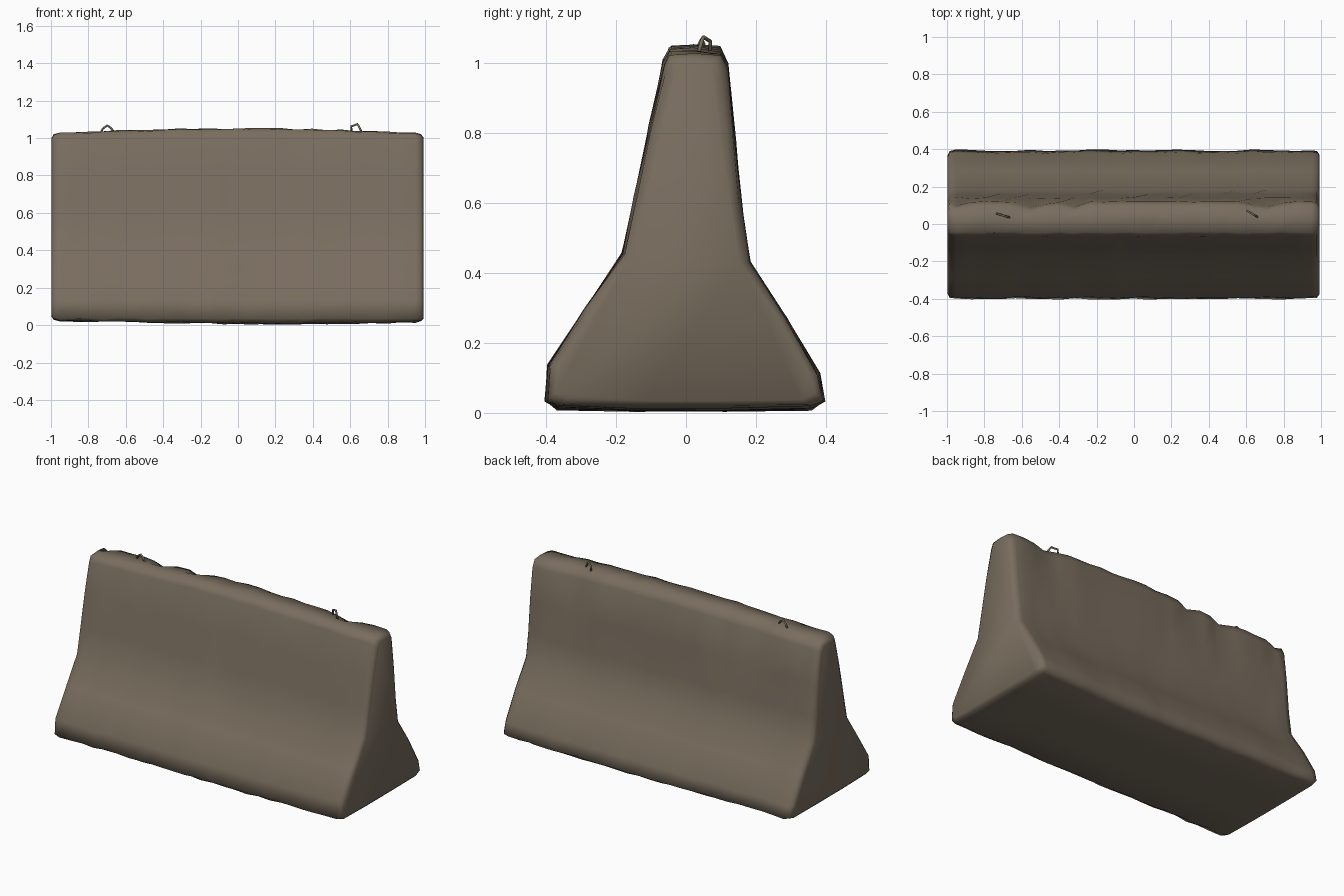
import bpy, bmesh, math, random
from mathutils import Vector

if "Cube" in bpy.data.objects:
    bpy.data.objects.remove(bpy.data.objects["Cube"])

random.seed(7)


def material(name, rgb):
    m = bpy.data.materials.new(name)
    m.diffuse_color = (*rgb, 1)
    m.use_nodes = True
    m.node_tree.nodes["Principled BSDF"].inputs["Base Color"].default_value = m.diffuse_color
    return m


concrete = material("weathered concrete", (0.19, 0.153, 0.112))

# Barrier cross-section (y, z), running up the front and down the back
PROFILE = [(-0.37, 0.018), (-0.405, 0.035), (-0.398, 0.135), (-0.29, 0.30),
           (-0.185, 0.455), (-0.15, 0.62), (-0.108, 0.82), (-0.067, 1.0),
           (-0.05, 1.035), (0.03, 1.04), (0.10, 1.035), (0.122, 0.99),
           (0.145, 0.78), (0.163, 0.58), (0.185, 0.43), (0.29, 0.275),
           (0.385, 0.11), (0.4, 0.035), (0.36, 0.016), (0.12, 0.014), (-0.15, 0.014)]
TOP_BACK = (10, 11)

# Stations along the length as (x, corner inset)
STATIONS = [(-0.998, 0.035), (-0.985, 0.01)]
STATIONS += [(-0.95 + 1.9 * i / 24, 0.0) for i in range(25)]
STATIONS += [(0.978, 0.01), (0.992, 0.03)]

# Chips worn out of the rear top edge: (x, half width, depth)
CHIPS = [(-0.55, 0.10, 0.03), (-0.32, 0.09, 0.025), (0.70, 0.10, 0.025), (-0.95, 0.08, 0.015)]


def section_point(i, x, inset):
    y, z = PROFILE[i]
    # gentle crown along the top and a slight sag along the base
    if z > 0.9:
        z += 0.012 * math.cos(x * 2.6)
    elif z < 0.03:
        z -= 0.008 * math.cos((x - 0.25) * 2.2)
    # shallow dents
    if inset == 0:
        side = math.copysign(1, y)
        y -= side * random.uniform(0, 0.010)
        z += random.uniform(-0.004, 0.004)
        if i in TOP_BACK:
            for cx, w, depth in CHIPS:
                d = max(0, 1 - abs(x - cx) / w) * depth
                y -= d
                z -= d * 0.7
    # pull the section toward its middle line at the rounded ends
    if inset:
        half = abs(y - 0.02)
        y = 0.02 + (y - 0.02) * max(0, 1 - inset / max(half, 0.08))
        z += inset * (0.7 if z < 0.1 else -0.9 if z > 0.95 else 0)
    return Vector((x, y, z))


def new_object(name, bm):
    bmesh.ops.recalc_face_normals(bm, faces=bm.faces)
    for f in bm.faces:
        f.smooth = True
    me = bpy.data.meshes.new(name)
    bm.to_mesh(me)
    bm.free()
    ob = bpy.data.objects.new(name, me)
    me.materials.append(concrete)
    bpy.context.collection.objects.link(ob)
    return ob


# Barrier body: sections skinned along x, closed at both ends
bm = bmesh.new()
rings = [[bm.verts.new(section_point(i, x, ins)) for i in range(len(PROFILE))]
         for x, ins in STATIONS]
n = len(PROFILE)
for a, b in zip(rings, rings[1:]):
    for i in range(n):
        j = (i + 1) % n
        bm.faces.new((a[i], a[j], b[j], b[i]))
bm.faces.new(rings[0])
bm.faces.new(rings[-1])
new_object("barrier_body", bm)


# Lifting loops: thin bent bars standing on the top
def lifting_loop(name, centre, direction, outline, radius):
    d = Vector(direction).normalized()
    side = Vector((-d.y, d.x, 0))
    pts = [Vector(centre) + d * u + Vector((0, 0, w)) for u, w in outline]
    bm = bmesh.new()
    rings = []
    for k, p in enumerate(pts):
        t = (pts[min(k + 1, len(pts) - 1)] - pts[max(k - 1, 0)]).normalized()
        up = side.cross(t)
        rings.append([bm.verts.new(p + radius * (math.cos(a) * side + math.sin(a) * up))
                      for a in (math.tau * s / 5 for s in range(5))])
    for a, b in zip(rings, rings[1:]):
        for i in range(5):
            j = (i + 1) % 5
            bm.faces.new((a[i], a[j], b[j], b[i]))
    bm.faces.new(rings[0])
    bm.faces.new(rings[-1])
    new_object(name, bm)


lifting_loop("lifting_loop_left", (-0.70, 0.045, 1.03), (1, -0.3, 0),
             [(-0.035, 0), (-0.025, 0.02), (0, 0.037), (0.02, 0.025), (0.04, 0)], 0.006)
lifting_loop("lifting_loop_right", (0.63, 0.055, 1.035), (1, -0.6, 0),
             [(-0.028, 0), (-0.028, 0.028), (0.01, 0.04), (0.02, 0.025), (0.034, 0)], 0.006)
